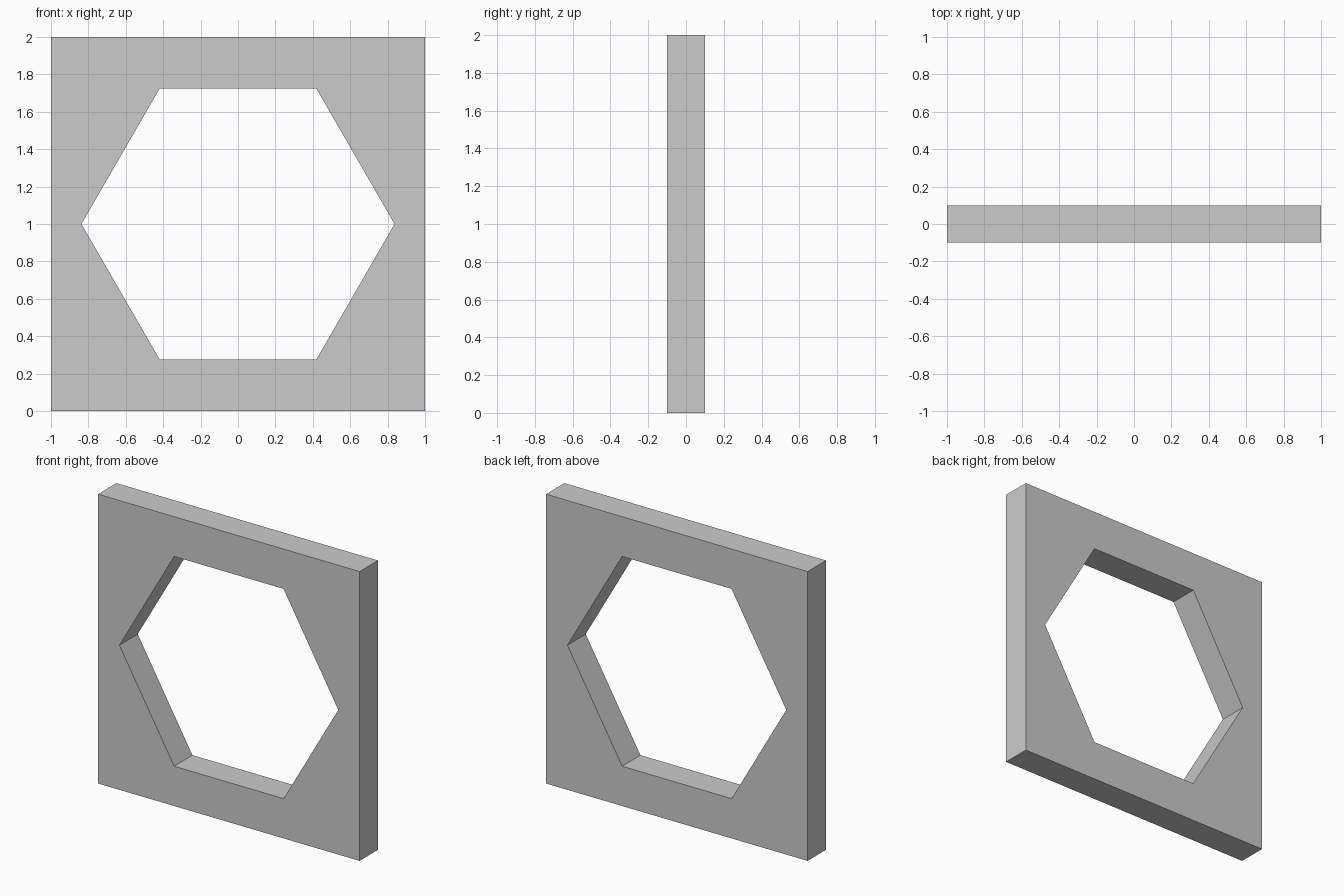
import bpy, bmesh
from math import cos, sin, pi

if "Cube" in bpy.data.objects:
    bpy.data.objects.remove(bpy.data.objects["Cube"])

SIZE, THICK, HEX_R = 2.0, 0.2, 0.837


def ring(bm, radius, sides, phase):
    """Closed edge loop in the XZ plane, centred at mid height."""
    vs = [bm.verts.new((radius * cos(phase + 2 * pi * i / sides), 0,
                        SIZE / 2 + radius * sin(phase + 2 * pi * i / sides)))
          for i in range(sides)]
    return [bm.edges.new((vs[i], vs[(i + 1) % sides])) for i in range(sides)]


# Square outline with a hexagonal opening, filled between
bm = bmesh.new()
edges = ring(bm, SIZE / 2 * 2 ** 0.5, 4, pi / 4) + ring(bm, HEX_R, 6, 0)
bmesh.ops.triangle_fill(bm, edges=edges, use_beauty=True, normal=(0, -1, 0))
bmesh.ops.recalc_face_normals(bm, faces=bm.faces)
mesh = bpy.data.meshes.new("hex_window_panel")
bm.to_mesh(mesh)
bm.free()

panel = bpy.data.objects.new("hex_window_panel", mesh)
bpy.context.collection.objects.link(panel)

# Panel thickness, centred on y = 0
solid = panel.modifiers.new("thickness", 'SOLIDIFY')
solid.thickness = THICK
solid.offset = 0
